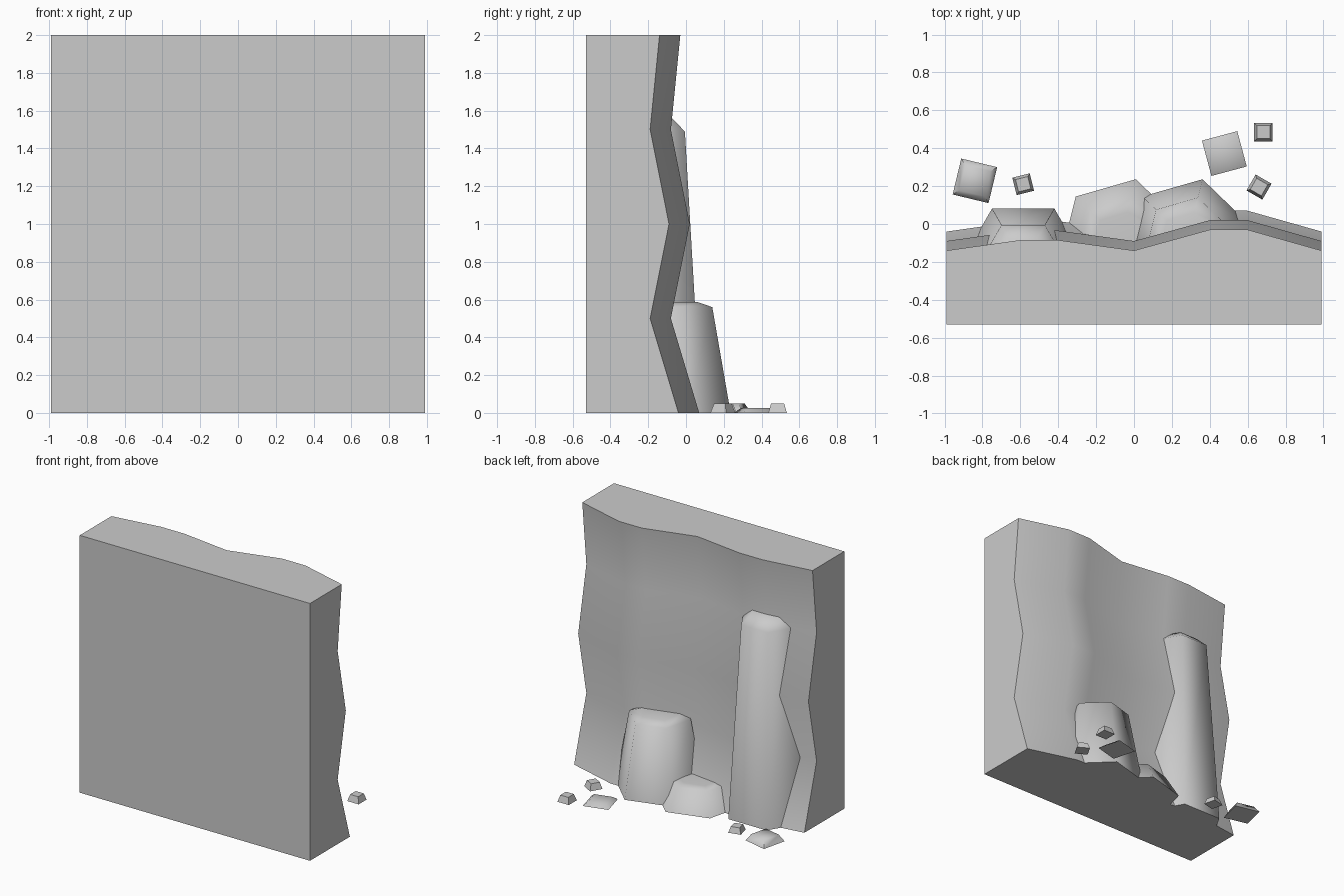
import bpy, bmesh
from math import radians, cos, sin, pi

if "Cube" in bpy.data.objects:
    bpy.data.objects.remove(bpy.data.objects["Cube"])


def finish(name, bm, angle):
    bmesh.ops.recalc_face_normals(bm, faces=bm.faces[:])
    mesh = bpy.data.meshes.new(name)
    bm.to_mesh(mesh)
    bm.free()
    ob = bpy.data.objects.new(name, mesh)
    bpy.context.collection.objects.link(ob)
    bpy.ops.object.select_all(action='DESELECT')
    ob.select_set(True)
    bpy.context.view_layer.objects.active = ob
    bpy.ops.object.shade_smooth_by_angle(angle=radians(angle))
    return ob


def stacked_rings(name, sides, rings, loc, turn, angle):
    """Tapered rock: rings of (radius, height) joined from the ground up."""
    bm = bmesh.new()
    loops = []
    for r, z in rings:
        loops.append([bm.verts.new((r * cos(a), r * sin(a), z))
                      for a in (2 * pi * i / sides for i in range(sides))])
    for lo, hi in zip(loops, loops[1:]):
        for i in range(sides):
            j = (i + 1) % sides
            bm.faces.new((lo[i], lo[j], hi[j], hi[i]))
    bm.faces.new(loops[0])
    bm.faces.new(loops[-1])
    ob = finish(name, bm, angle)
    ob.location = (*loc, 0)
    ob.rotation_euler.z = radians(turn)
    return ob


# Cliff wall: wavy sheet from a plan profile plus a height profile
plan = [(-0.99, 0), (-0.6, 0.055), (-0.4, 0.055), (0, 0),
        (0.4, 0.11), (0.6, 0.11), (0.99, 0)]
rise = [(0, -0.04), (0.5, -0.19), (1, -0.09), (1.5, -0.19), (2, -0.14)]
bm = bmesh.new()
grid = [[bm.verts.new((x, f + g, z)) for x, f in plan] for z, g in rise]
for a, b in zip(grid, grid[1:]):
    for i in range(len(plan) - 1):
        bm.faces.new((a[i], a[i + 1], b[i + 1], b[i]))
# Thicken to a flat front
rim = [e for e in bm.edges if e.is_boundary]
new = bmesh.ops.extrude_edge_only(bm, edges=rim)["geom"]
for v in new:
    if isinstance(v, bmesh.types.BMVert):
        v.co.y = -0.53
bmesh.ops.contextual_create(
    bm, geom=[e for e in new if isinstance(e, bmesh.types.BMEdge)])
finish("cliff_wall", bm, 40)

# Six-sided rocks leaning out of the wall
for name, loc, turn, h in [("rock_column", (-0.585, -0.205), 0, 1.49),
                           ("rock_block", (0.282, -0.084), 16, 0.56),
                           ("rock_step", (-0.07, -0.084), 16, 0.163)]:
    stacked_rings(name, 6, [(0.33, 0), (0.23, h), (0.15, h * 1.047)],
                  loc, turn, 62)

# Loose square stones on the ground
for i, (x, y, side, turn, h) in enumerate([
        (-0.84, 0.228, 0.195, -13.5, 0.05), (-0.585, 0.21, 0.095, 14, 0.045),
        (0.477, 0.372, 0.193, 15, 0.025), (0.66, 0.195, 0.097, -30, 0.05),
        (0.683, 0.485, 0.098, 0, 0.05)]):
    r = side / 2 ** 0.5
    stacked_rings(f"loose_stone_{i + 1}", 4, [(r, 0), (r * 0.7, h)],
                  (x, y), turn + 45, 62)
